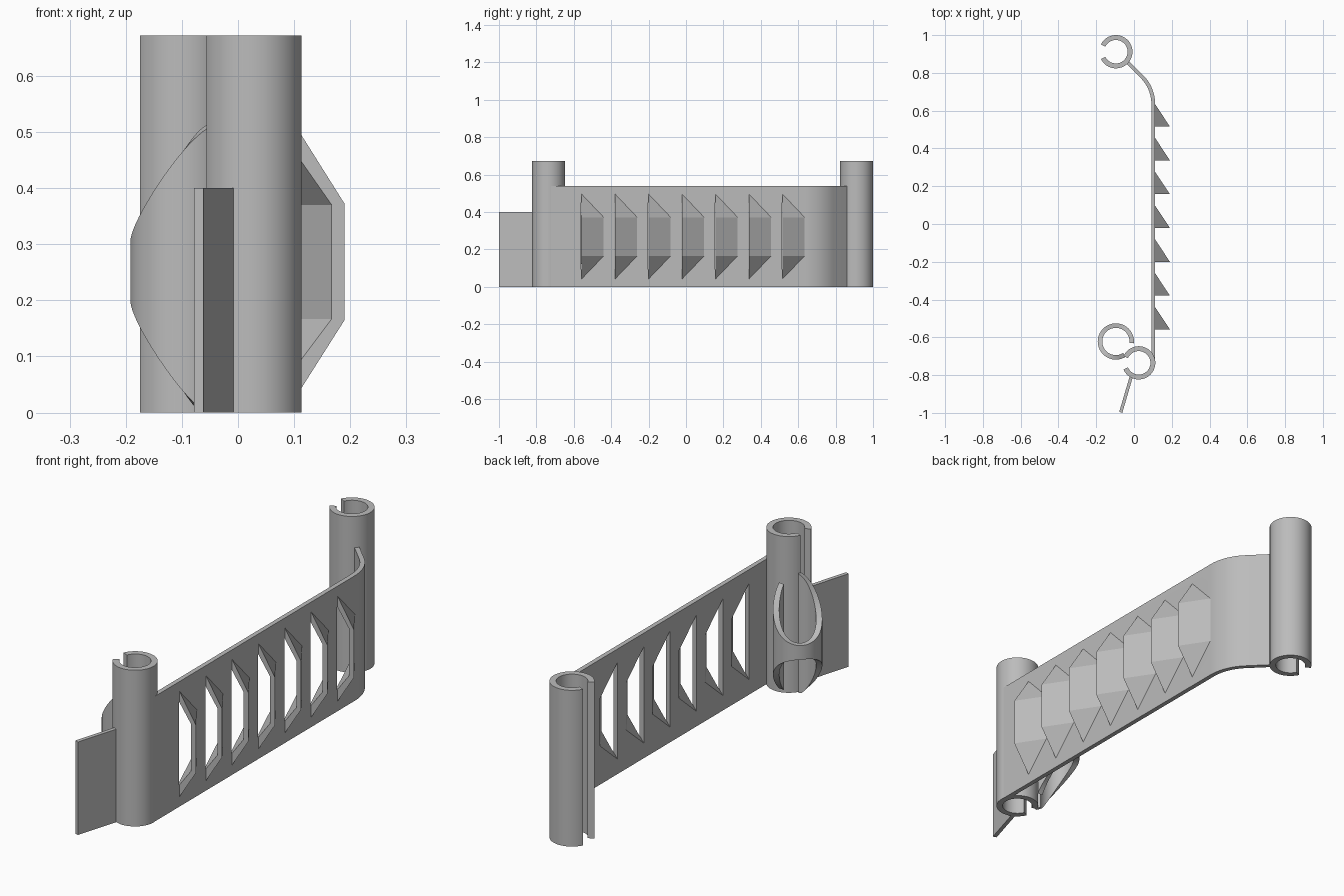
import bpy, bmesh, math
from math import sin, cos, radians
from mathutils import Vector

cube = bpy.data.objects.get("Cube")
if cube:
    bpy.data.objects.remove(cube)

grey = bpy.data.materials.new("plain_grey")
grey.use_nodes = True
colour = (0.5, 0.5, 0.5, 1)
grey.diffuse_color = colour
grey.node_tree.nodes["Principled BSDF"].inputs["Base Color"].default_value = colour


def make_object(name, bm):
    bmesh.ops.recalc_face_normals(bm, faces=bm.faces)
    mesh = bpy.data.meshes.new(name)
    bm.to_mesh(mesh)
    bm.free()
    mesh.materials.append(grey)
    obj = bpy.data.objects.new(name, mesh)
    bpy.context.collection.objects.link(obj)
    return obj


def smooth(obj):
    bpy.ops.object.select_all(action="DESELECT")
    obj.select_set(True)
    bpy.context.view_layer.objects.active = obj
    bpy.ops.object.shade_smooth_by_angle(angle=radians(30))


def arc(cx, cy, r, start, end, steps):
    angles = [radians(start + (end - start) * i / steps) for i in range(steps + 1)]
    return [(cx + r * cos(a), cy + r * sin(a)) for a in angles]


def strip(name, path, thick, span):
    """Standing wall that follows a plan path; span(i) gives its bottom and top."""
    bm = bmesh.new()
    pts = [Vector(p) for p in path]
    rows = []
    for i, p in enumerate(pts):
        d = (pts[min(i + 1, len(pts) - 1)] - pts[max(i - 1, 0)]).normalized()
        n = Vector((-d.y, d.x)) * thick / 2
        low, high = span(i)
        rows.append([bm.verts.new((q.x, q.y, z)) for q, z in
                     ((p + n, low), (p - n, low), (p - n, high), (p + n, high))])
    for a, b in zip(rows, rows[1:]):
        for k in range(4):
            bm.faces.new((a[k], a[(k + 1) % 4], b[(k + 1) % 4], b[k]))
    bm.faces.new(rows[0])
    bm.faces.new(rows[-1])
    obj = make_object(name, bm)
    smooth(obj)
    return obj


def hull(bm, points):
    verts = [bm.verts.new(p) for p in points]
    result = bmesh.ops.convex_hull(bm, input=verts)
    spare = [v for v in result["geom_interior"] if isinstance(v, bmesh.types.BMVert)]
    bmesh.ops.delete(bm, geom=spare, context="VERTS")


def carve(obj, cutter):
    mod = obj.modifiers.new("openings", "BOOLEAN")
    mod.operation = "DIFFERENCE"
    mod.solver = "EXACT"
    mod.object = cutter
    bpy.context.view_layer.update()
    graph = bpy.context.evaluated_depsgraph_get()
    mesh = bpy.data.meshes.new_from_object(obj.evaluated_get(graph))
    obj.modifiers.clear()
    obj.data = mesh


# Slotted tubes at both ends
TUBE_TOP = 0.672
strip("rear_tube", arc(-0.096, 0.912, 0.075, -154, 154, 56), 0.026, lambda i: (0, TUBE_TOP))
strip("front_tube", arc(0.025, -0.735, 0.075, -157, 156, 56), 0.026, lambda i: (0, TUBE_TOP))

# Long plate with a bend toward the rear tube
plate_path = [(0.102, -0.735)] + arc(-0.103, 0.635, 0.205, 0, 45, 14) + [(-0.036, 0.858)]
plate = strip("side_plate", plate_path, 0.02, lambda i: (0, 0.538))

# Thin tab at the front
strip("front_tab", [(-0.012, -0.80), (-0.070, -0.997)], 0.017, lambda i: (0, 0.4))

# Hook clip: an open ring whose height shrinks on the side away from the tube
CLIP_STEPS = 56
CLIP_START, CLIP_END = -6, 302


def clip_span(i):
    angle = CLIP_START + (CLIP_END - CLIP_START) * i / CLIP_STEPS
    s = cos(radians(angle - 135))
    half = 0.12 - 0.117 * s + 0.027 * s * s
    return max(0, 0.252 - half), 0.252 + half


strip("hook_clip", arc(-0.096, -0.622, 0.084, CLIP_START, CLIP_END, CLIP_STEPS), 0.024, clip_span)

# Row of scoops, open toward the front, with slots through the plate
hoods, slots = bmesh.new(), bmesh.new()
for i in range(7):
    y = -0.558 + 0.179 * i
    back = y + 0.118
    hull(hoods, [(x, y, z) for x in (0.104, 0.112) for z in (0.042, 0.496)]
         + [(0.19, y, z) for z in (0.165, 0.372)]
         + [(x, back, z) for x in (0.104, 0.112) for z in (0.165, 0.372)])
    front = y - 0.003
    hull(slots, [(0.085, front, z) for z in (0.055, 0.49)]
         + [(0.169, front, z) for z in (0.167, 0.37)]
         + [(0.085, y + 0.128, z) for z in (0.167, 0.37)])
scoops = make_object("scoops", hoods)
cutter = make_object("slot_cutter", slots)
cutter.hide_render = True
for part in (scoops, plate):
    carve(part, cutter)
bpy.data.objects.remove(cutter)
smooth(plate)
